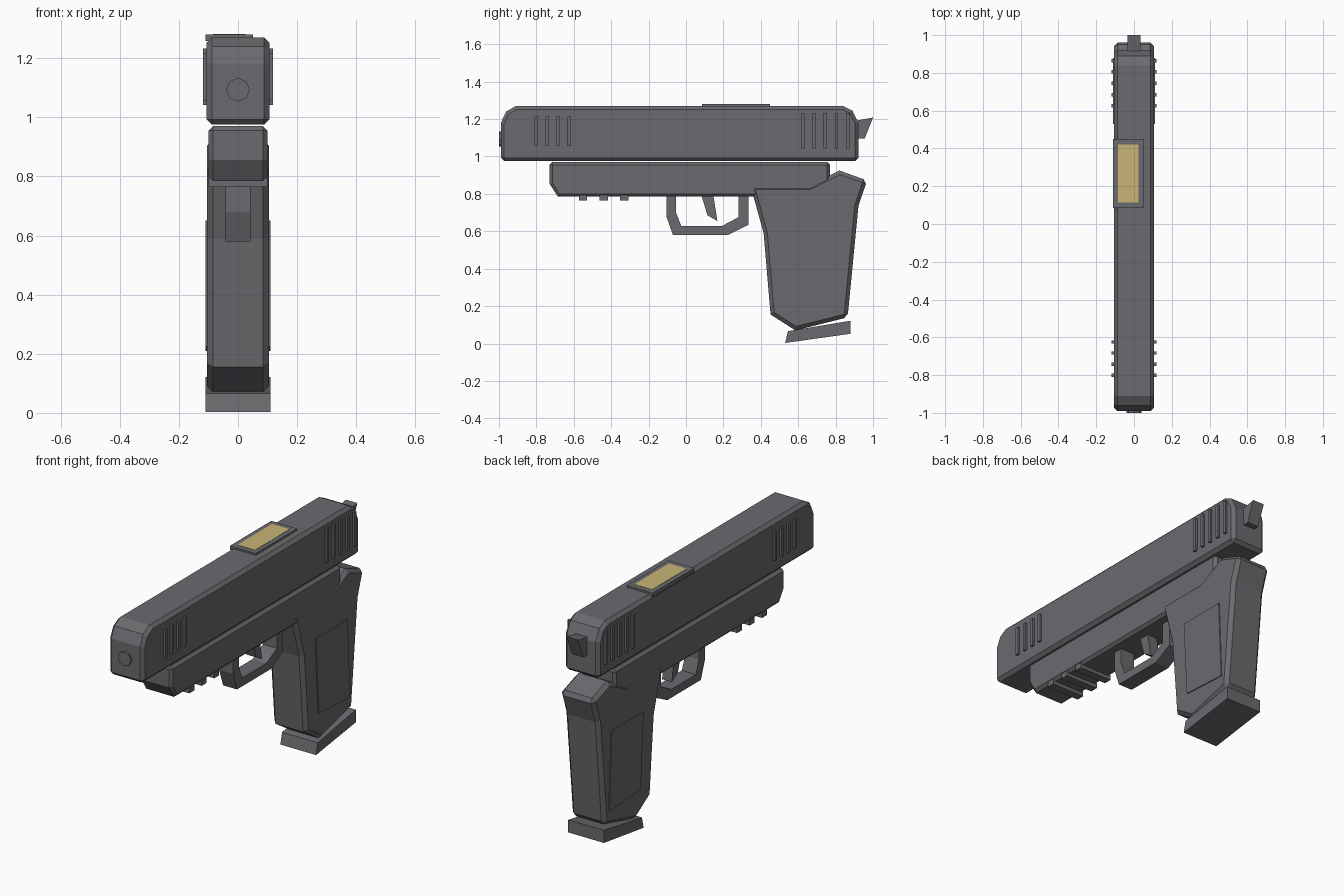
import bpy, bmesh, math

if "Cube" in bpy.data.objects:
    bpy.data.objects.remove(bpy.data.objects["Cube"])


def material(name, rgb):
    m = bpy.data.materials.new(name)
    m.diffuse_color = (*rgb, 1)
    m.use_nodes = True
    m.node_tree.nodes["Principled BSDF"].inputs["Base Color"].default_value = m.diffuse_color
    return m


GREY = material("gunmetal grey", (0.145, 0.143, 0.156))
GOLD = material("brass", (0.58, 0.46, 0.18))


def finish(name, bm, mat, bevel):
    bmesh.ops.recalc_face_normals(bm, faces=bm.faces)
    mesh = bpy.data.meshes.new(name)
    bm.to_mesh(mesh)
    bm.free()
    mesh.materials.append(mat)
    ob = bpy.data.objects.new(name, mesh)
    bpy.context.collection.objects.link(ob)
    if bevel:
        mod = ob.modifiers.new("chamfer", 'BEVEL')
        mod.width = bevel
        mod.segments = 1
        mod.limit_method = 'ANGLE'
        mod.angle_limit = math.radians(58)
    return ob


def extrude(name, profile, x0, x1, bevel=0, mat=GREY):
    """Side profile of (y, z) points extruded from x0 to x1."""
    bm = bmesh.new()
    face = bm.faces.new([bm.verts.new((x0, y, z)) for y, z in profile])
    out = bmesh.ops.extrude_face_region(bm, geom=[face])
    verts = [v for v in out["geom"] if isinstance(v, bmesh.types.BMVert)]
    bmesh.ops.translate(bm, verts=verts, vec=(x1 - x0, 0, 0))
    return finish(name, bm, mat, bevel)


def box(name, x0, x1, y0, y1, z0, z1, mat=GREY):
    return extrude(name, [(y0, z0), (y1, z0), (y1, z1), (y0, z1)], x0, x1, 0, mat)


# Slide with chamfered edges
extrude("slide", [(-0.99, 0.975), (-0.99, 1.18), (-0.962, 1.24), (-0.91, 1.27),
                  (0.84, 1.27), (0.89, 1.245), (0.922, 1.18), (0.922, 0.975)],
        -0.106, 0.106, 0.018)

# Frame under the slide
extrude("frame", [(-0.73, 0.97), (-0.73, 0.855), (-0.685, 0.785),
                  (0.77, 0.785), (0.77, 0.97)], -0.1, 0.1, 0.015)

# Grip
extrude("grip", [(0.345, 0.843), (0.66, 0.843), (0.82, 0.925), (0.968, 0.872),
                 (0.922, 0.735), (0.864, 0.14), (0.585, 0.07), (0.452, 0.155),
                 (0.415, 0.59)], -0.105, 0.105, 0.02)

# Grip side panels
for side, label in ((1, "right"), (-1, "left")):
    extrude(f"grip_panel_{label}", [(0.53, 0.65), (0.81, 0.65), (0.83, 0.21), (0.555, 0.225)],
            side * 0.1, side * 0.11)

# Magazine base
extrude("magazine_base", [(0.53, 0.003), (0.88, 0.052), (0.88, 0.122), (0.545, 0.066)],
        -0.11, 0.11)

# Trigger guard loop and trigger
extrude("trigger_guard", [(-0.105, 0.79), (-0.105, 0.68), (-0.07, 0.58), (0.225, 0.58),
                          (0.335, 0.635), (0.335, 0.79), (0.28, 0.79), (0.28, 0.675),
                          (0.19, 0.627), (-0.025, 0.627), (-0.053, 0.7), (-0.053, 0.79)],
        -0.043, 0.043)
extrude("trigger", [(0.08, 0.8), (0.145, 0.8), (0.168, 0.655), (0.115, 0.685)], -0.03, 0.03)

# Accessory rail ribs
for i in range(3):
    y = -0.55 + 0.11 * i
    box(f"rail_rib_{i + 1}", -0.1, 0.1, y - 0.022, y + 0.022, 0.765, 0.795)

# Raised slide serrations, both sides
for side, label in ((1, "right"), (-1, "left")):
    for i in range(4):
        y = -0.8 + 0.0585 * i
        box(f"front_serration_{label}_{i + 1}", side * 0.09, side * 0.118,
            y - 0.009, y + 0.009, 1.055, 1.215)
    for i in range(5):
        y = 0.625 + 0.06 * i
        box(f"rear_serration_{label}_{i + 1}", side * 0.09, side * 0.118,
            y - 0.009, y + 0.009, 1.042, 1.232)

# Ejection port plate with its brass insert
box("ejection_port", -0.11, 0.05, 0.085, 0.45, 1.258, 1.28)
box("chamber_insert", -0.085, 0.025, 0.115, 0.42, 1.275, 1.2815, GOLD)

# Hammer
extrude("hammer", [(0.9, 1.19), (1.0, 1.208), (0.955, 1.095), (0.9, 1.095)], -0.035, 0.035)

# Eight-sided muzzle
ring = [(0.04 * math.cos(math.pi / 4 * k), 1.093 + 0.04 * math.sin(math.pi / 4 * k))
        for k in range(8)]
bm = bmesh.new()
front, back = ([bm.verts.new((x, y, z)) for x, z in ring] for y in (-1.0, -0.95))
bm.faces.new(front)
bm.faces.new(back)
for k in range(8):
    n = (k + 1) % 8
    bm.faces.new((front[k], front[n], back[n], back[k]))
finish("muzzle", bm, GREY, 0)
